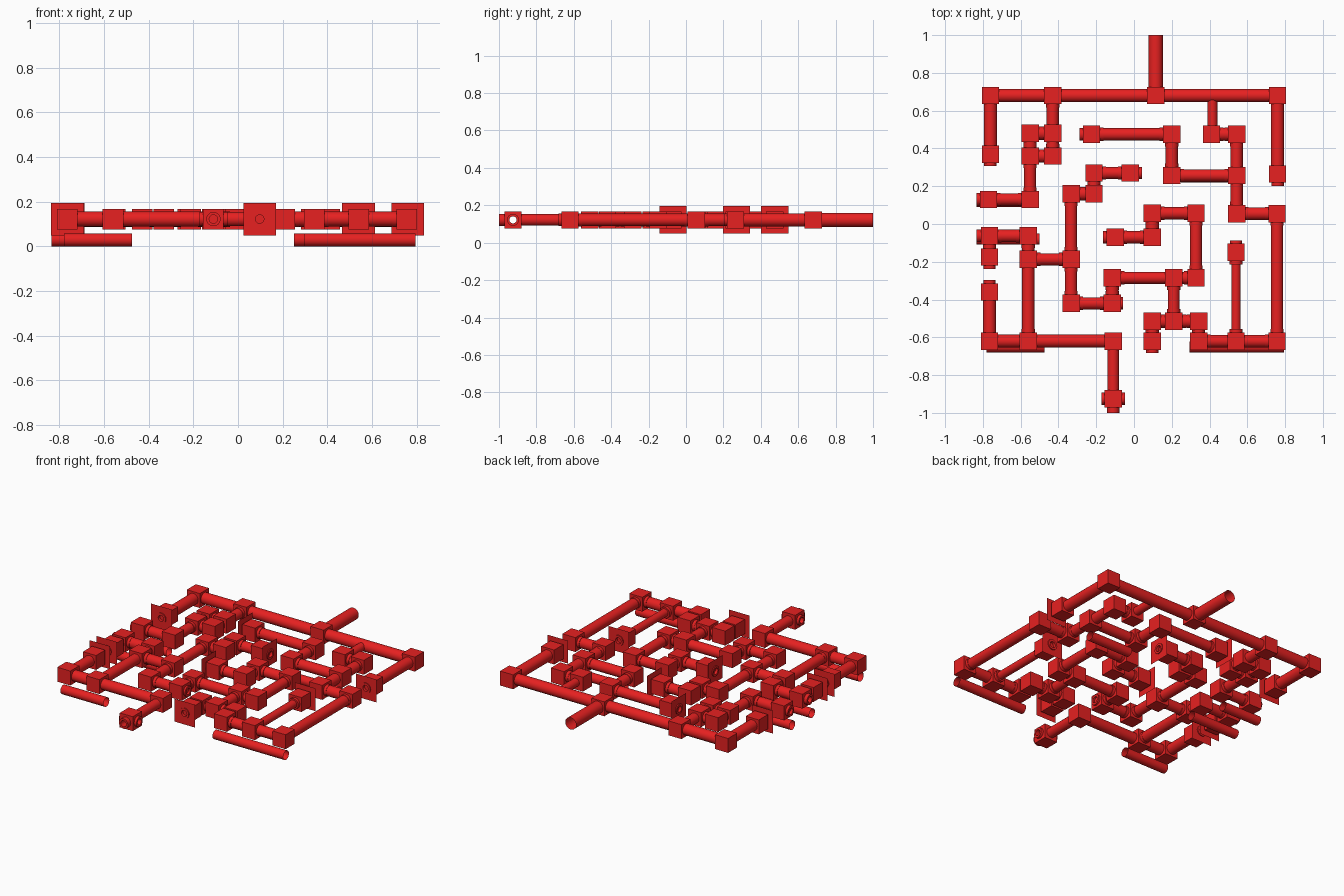
import bpy, bmesh, math
from mathutils import Vector, Matrix

if "Cube" in bpy.data.objects:
    bpy.data.objects.remove(bpy.data.objects["Cube"])

Z = 0.122          # centre height of the pipe maze
BOX = 0.092        # fitting size
red = bpy.data.materials.new("red_paint")
red.diffuse_color = (0.8, 0.015, 0.015, 1)
red.use_nodes = True
red.node_tree.nodes["Principled BSDF"].inputs["Base Color"].default_value = red.diffuse_color


def finish(name, bm):
    me = bpy.data.meshes.new(name)
    bm.to_mesh(me)
    bm.free()
    me.materials.append(red)
    ob = bpy.data.objects.new(name, me)
    bpy.context.collection.objects.link(ob)
    bpy.ops.object.select_all(action='DESELECT')
    ob.select_set(True)
    bpy.context.view_layer.objects.active = ob
    bpy.ops.object.shade_smooth_by_angle(angle=math.radians(35))
    return ob


def tube(bm, a, b, r, inner=None, n=28):
    """Open tube from a to b; with an inner radius it becomes a thick ring."""
    rot = (b - a).to_track_quat('Z', 'Y').to_matrix()

    def ring(c, rad):
        turn = [2 * math.pi * i / n for i in range(n)]
        return [bm.verts.new(c + rot @ Vector((rad * math.cos(t), rad * math.sin(t), 0)))
                for t in turn]
    loops = [ring(a, r), ring(b, r)]
    if inner:
        loops += [ring(b, inner), ring(a, inner), loops[0]]
    for p, q in zip(loops, loops[1:]):
        for i in range(n):
            j = (i + 1) % n
            bm.faces.new((p[i], p[j], q[j], q[i]))


def plate(bm, at, d, half=.073, hole=.031, n=32):
    """Thin square plate across direction d with a round opening."""
    side, up = Vector((-d.y, d.x, 0)), Vector((0, 0, 1))
    outer, inner = [], []
    for i in range(n):
        t = 2 * math.pi * i / n
        v = side * math.cos(t) + up * math.sin(t)
        m = max(abs(math.cos(t)), abs(math.sin(t)))
        outer.append(bm.verts.new(at + v * half / m))
        inner.append(bm.verts.new(at + v * hole))
    for i in range(n):
        j = (i + 1) % n
        bm.faces.new((outer[i], outer[j], inner[j], inner[i]))


fittings, collars, plates = bmesh.new(), bmesh.new(), bmesh.new()
joints = []


def stub(c, d, kind):
    """Open dead end leaving a fitting, optionally with a wall plate."""
    tube(collars, c + d * .03, c + d * .063, .033, .019)
    if kind == "plate":
        plate(plates, c + d * .057, d)


def run(name, r, start, axis, stops, first=None, last=None):
    """Pipe that turns a right angle at every stop; each stop is the next x or y."""
    pts = [Vector((*start, Z))]
    for s in stops:
        p = pts[-1].copy()
        p[axis] = s
        pts.append(p)
        axis = 1 - axis
    bm = bmesh.new()
    for a, b in zip(pts, pts[1:]):
        tube(bm, a, b, r)
        if r < .034 and last != "bare":      # sleeves beside the fittings
            d = (b - a).normalized()
            tube(collars, a + d * .04, a + d * .064, .035, .02)
            tube(collars, b - d * .04, b - d * .064, .035, .02)
    finish(name, bm)
    if first:
        stub(pts[0], (pts[0] - pts[1]).normalized(), first)
    if last == "bare":
        pts.pop()
    elif last:
        stub(pts[-1], (pts[-1] - pts[-2]).normalized(), last)
    for p in pts:                            # one square fitting per joint
        if all((p - q).length > .03 for q in joints):
            joints.append(p)
            bmesh.ops.create_cube(fittings, size=BOX, matrix=Matrix.Translation(p))


H, V = 0, 1
# Back and left side of the maze
run("back_pipe", .035, (-.76, .37), V, (.68, .76, .265), "plate", "plate")
run("left_upper_pipe", .032, (-.43, .68), V, (.36, -.55, .13, -.77), last="stub")
run("left_loop_pipe", .029, (-.43, .48), H, (-.55, .36))
run("left_inner_pipe", .033, (-.765, -.175), V, (-.063, -.56, -.62), "plate")
run("front_left_pipe", .034, (-.765, -.36), V, (-.62, -.11), "plate")
# Centre
run("centre_upper_pipe", .032, (-.56, -.187), H, (-.333, .16, -.212, .27, -.02), last="plate")
run("centre_lower_pipe", .032, (-.333, -.187), V,
    (-.42, -.115, -.285, .328, .057, .097, -.07, -.1), last="plate")
run("front_branch_pipe", .031, (.21, -.285), V, (-.515, .097, -.62), last="plate")
# Right side
run("right_pipe", .033, (.21, -.515), H, (.342, -.62, .757, .055, .543, .475, .41))
run("middle_back_pipe", .032, (.543, .257), H, (.2, .475, -.225), last="plate")
run("right_inner_pipe", .025, (.54, -.62), V, (-.15,), last="plate")
run("right_link_pipe", .026, (.415, .475), V, (.68,), last="bare")
# Outlet and inlet
run("back_outlet_pipe", .038, (.115, .68), V, (1,), last="bare")
run("front_inlet_pipe", .031, (-.11, -.62), V, (-.88,), last="bare")
# Side stubs on two corner fittings
stub(Vector((-.77, -.063, Z)), Vector((-1, 0, 0)), "stub")
stub(Vector((-.12, -.42, Z)), Vector((1, 0, 0)), "stub")

# Inlet cross at the front, bored through both ways
c = Vector((-.11, -.925, Z))
bm = bmesh.new()
bmesh.ops.create_cube(bm, size=BOX, matrix=Matrix.Translation(c))
cross = finish("front_cross_fitting", bm)
for turn in ((0, math.pi / 2, 0), (math.pi / 2, 0, 0)):
    bpy.ops.mesh.primitive_cylinder_add(vertices=28, radius=.019, depth=.3,
                                        location=c, rotation=turn)
    cutter = bpy.context.object
    cutter.name = "bore_cutter"
    cutter.hide_render = True
    mod = cross.modifiers.new("bore", 'BOOLEAN')
    mod.object = cutter
    mod.operation = 'DIFFERENCE'
    mod.solver = 'EXACT'
    bpy.context.view_layer.objects.active = cross
    bpy.ops.object.modifier_apply(modifier=mod.name)
    bpy.data.objects.remove(cutter)
for d, end in ((Vector((1, 0, 0)), .062), (Vector((-1, 0, 0)), .062), (Vector((0, -1, 0)), .075)):
    tube(collars, c + d * .04, c + d * end, .032, .019)

finish("fittings", fittings)
finish("collars", collars)
finish("wall_plates", plates)

# Loose tubes resting on the ground under the maze
for x0, x1, y in ((-.78, -.475, -.65), (.295, .795, -.65), (-.835, -.5, -.08),
                  (-.835, -.57, .12), (.25, .545, .25)):
    bm = bmesh.new()
    tube(bm, Vector((x0, y, .029)), Vector((x1, y, .029)), .029)
    finish("ground_tube", bm)
